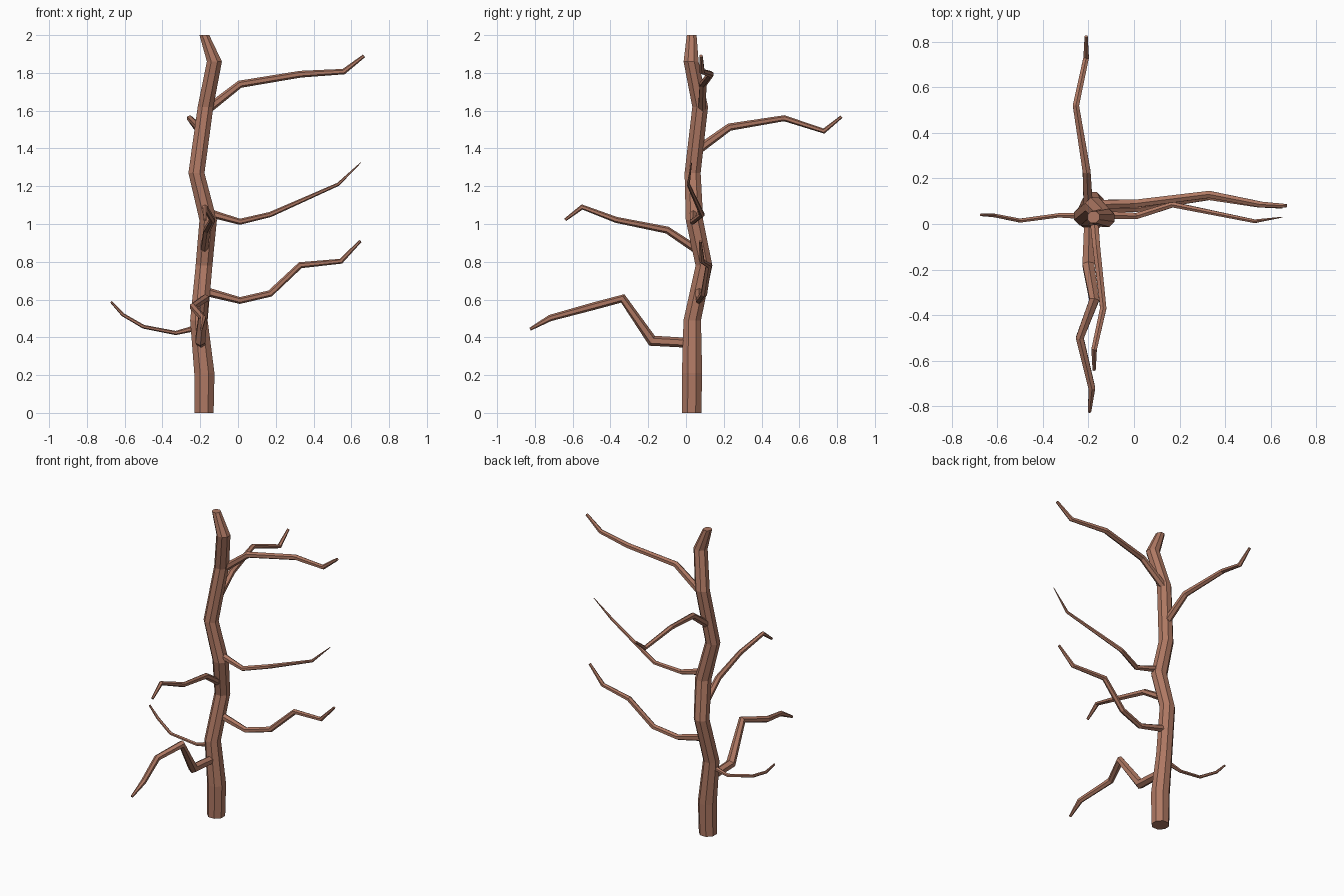
import bpy, bmesh, math
from mathutils import Vector

bark = bpy.data.materials.new("bark")
bark.diffuse_color = (0.43, 0.19, 0.125, 1)


def limb(name, pts, sides, level=False):
    """Flat-faced tapered tube through (x, y, z, radius) points."""
    bm = bmesh.new()
    P = [Vector(p[:3]) for p in pts]
    rings = []
    for i, p in enumerate(P):
        d = Vector()
        if i > 0:
            d += (p - P[i - 1]).normalized()
        if i < len(P) - 1:
            d += (P[i + 1] - p).normalized()
        d.normalize()
        if level:
            u, v = Vector((1, 0, 0)), Vector((0, 1, 0))
        else:
            u = Vector((0, 0, 1)).cross(d).normalized()
            v = d.cross(u)
        ring = []
        for k in range(sides):
            a = 2 * math.pi * (k + 0.5) / sides
            ring.append(bm.verts.new(p + pts[i][3] * (u * math.cos(a) + v * math.sin(a))))
        rings.append(ring)
    for a, b in zip(rings, rings[1:]):
        for k in range(sides):
            n = (k + 1) % sides
            bm.faces.new((a[k], a[n], b[n], b[k]))
    bm.faces.new(rings[0][::-1])
    bm.faces.new(rings[-1])
    bmesh.ops.recalc_face_normals(bm, faces=bm.faces)
    me = bpy.data.meshes.new(name)
    bm.to_mesh(me)
    bm.free()
    me.materials.append(bark)
    bpy.context.collection.objects.link(bpy.data.objects.new(name, me))


# Crooked trunk with level rings
limb("trunk", [
    (-.18, .03, 0, .055), (-.178, .032, .21, .058), (-.207, .033, .49, .05),
    (-.18, .095, .78, .048), (-.158, .045, 1.02, .05), (-.22, .035, 1.27, .046),
    (-.172, .075, 1.62, .045), (-.125, .027, 1.86, .043), (-.178, .03, 2.0, .028)], 8, True)

# Branches reaching right
limb("upper_right_branch", [
    (-.17, .085, 1.60, .024), (.01, .09, 1.74, .02), (.33, .13, 1.793, .018),
    (.56, .085, 1.807, .015), (.667, .08, 1.89, .009)], 6)
limb("middle_right_branch", [
    (-.16, .04, 1.06, .022), (.01, .035, 1.012, .016), (.17, .085, 1.05, .014),
    (.53, .012, 1.21, .009), (.65, .03, 1.325, .002)], 6)
limb("lower_right_branch", [
    (-.18, .07, .645, .024), (.01, .068, .595, .018), (.17, .095, .632, .018),
    (.33, .12, .782, .017), (.545, .085, .803, .014), (.648, .075, .91, .008)], 6)

# Small branch reaching left
limb("left_branch", [
    (-.20, .035, .455, .017), (-.33, .038, .423, .011), (-.50, .015, .456, .01),
    (-.61, .037, .52, .009), (-.672, .04, .588, .006)], 6)

# Branches reaching forward
limb("upper_front_branch", [
    (-.18, .07, .855, .022), (-.165, -.10, .968, .019), (-.135, -.37, 1.022, .016),
    (-.175, -.55, 1.09, .014), (-.175, -.64, 1.022, .008)], 6)
limb("lower_front_branch", [
    (-.195, .03, .37, .026), (-.20, -.18, .382, .03), (-.175, -.335, .606, .024),
    (-.238, -.50, .562, .02), (-.185, -.72, .502, .017), (-.195, -.825, .443, .008)], 6)

# Branch reaching back
limb("back_branch", [
    (-.20, .06, 1.39, .024), (-.208, .23, 1.513, .02), (-.255, .52, 1.56, .016),
    (-.21, .73, 1.492, .014), (-.21, .823, 1.568, .008)], 6)
